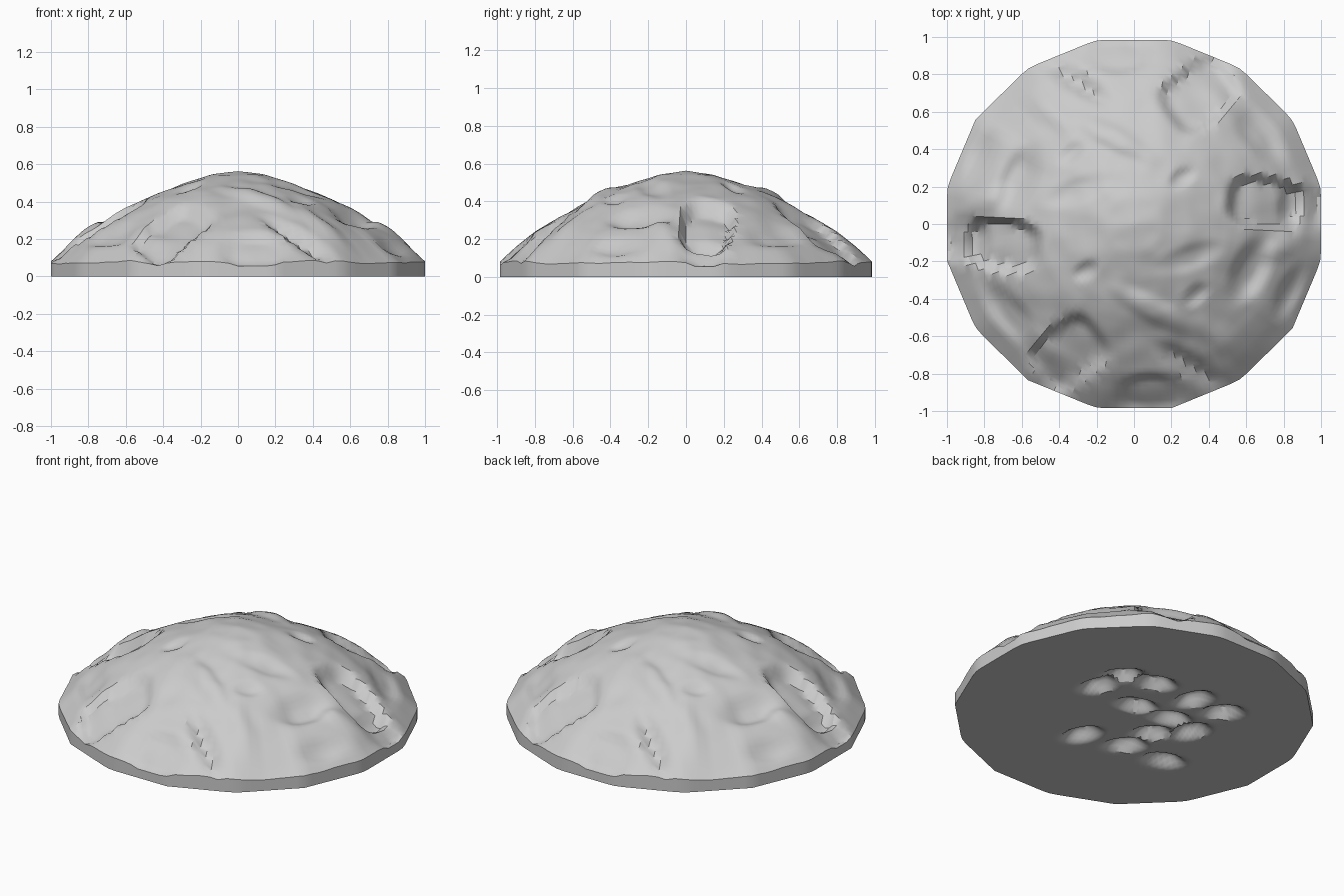
import bpy, bmesh, math
from mathutils import Vector, noise

if "Cube" in bpy.data.objects:
    bpy.data.objects.remove(bpy.data.objects["Cube"])

SEG, RINGS = 128, 44
PROFILE = [(0, .562), (.15, .545), (.3, .495), (.5, .412), (.65, .33), (.8, .24), (.9, .165), (1, .075)]

# Gouges on one half: x, y, half length, half width, angle, depth, squareness
GOUGES = [
    (.35, .69, .19, .15, 38, .055, 4),      # squared bite
    (.70, .11, .19, .13, -8, .075, 3),      # round scoop
    (.90, .09, .12, .10, 0, .035, 3),
    (.31, -.76, .24, .06, -34, .05, 2),     # long groove
    (.09, -.91, .15, .10, 0, .035, 2.5),
    (.62, -.24, .20, .10, 65, .05, 2),
    (.83, -.36, .17, .06, 65, .03, 2),
    (.67, .47, .22, .09, -50, .04, 2),
    (.26, .25, .08, .05, 30, .022, 2),
    (.33, -.38, .09, .05, 40, .025, 2),
    (.30, -.18, .20, .07, 20, .018, 2),
]
# Raised ridges, same layout
RIDGES = [
    (.12, -.47, .30, .07, -28, -.025, 2),
    (.47, -.62, .20, .07, -40, -.02, 2),
    (.52, .62, .20, .07, -45, -.015, 2),
    (.80, -.12, .15, .06, 20, -.02, 2),
]
# Hollows in the underside: sideways and depth position in the diagonal frame
HOLLOWS = [(-.17, .34), (-.02, .44), (.15, .34), (.35, .14), (.50, -.02), (.20, -.06),
           (-.31, -.20), (-.08, -.34), (.12, -.53), (.30, -.22), (.08, -.22), (.02, .10)]


def profile(r):
    for (a, za), (b, zb) in zip(PROFILE, PROFILE[1:]):
        if r <= b:
            return za + (zb - za) * (r - a) / (b - a)
    return PROFILE[-1][1]


def dent(x, y, cx, cy, a, b, ang, depth, p):
    c, s = math.cos(math.radians(ang)), math.sin(math.radians(ang))
    u = abs((x - cx) * c + (y - cy) * s) / a
    v = abs((y - cy) * c - (x - cx) * s) / b
    d = (u ** p + v ** p) ** (1 / p)
    t = min(1, max(0, (1.15 - d) / (.35 if p > 2.4 else .9)))
    return depth * t * t * (3 - 2 * t)


def outline(th):
    # sixteen-sided edge, corners straddling the axes
    step = math.pi / 8
    k = ((th + step / 2) % step) - step / 2
    return .985 / math.cos(k) if abs(k) < step / 2 else 1


def top(x, y, r):
    z = profile(r)
    for g in GOUGES + RIDGES:
        z -= dent(x, y, *g) + dent(-x, -y, *g)
    p, q = Vector((x * 3.2, y * 3.2, 0.4)), Vector((-x * 3.2, -y * 3.2, 0.4))
    z += .010 * (noise.noise(p) + noise.noise(q))
    z += .005 * (noise.noise(p * 3) + noise.noise(q * 3))
    return max(.055, z)


def bottom(x, y, r):
    z = 0
    for i, (a, b) in enumerate(HOLLOWS):
        cx, cy = (b - a) * .7071, (a + b) * .7071
        z = max(z, dent(x, y, cx, cy, .13, .08, 135 + (i % 3 - 1) * 25, .065, 2))
    return z


def sheet(bm, height):
    # polar grid, returns its outer ring
    centre = bm.verts.new((0, 0, height(0, 0, 0)))
    prev = None
    for i in range(1, RINGS + 1):
        r = i / RINGS
        ring = []
        for j in range(SEG):
            th = 2 * math.pi * j / SEG
            d = r * (1 + (outline(th) - 1) * r)
            x, y = d * math.cos(th) * 1.015, d * math.sin(th)
            ring.append(bm.verts.new((x, y, height(x, y, r))))
        for j in range(SEG):
            k = (j + 1) % SEG
            if prev:
                bm.faces.new((prev[j], ring[j], ring[k], prev[k]))
            else:
                bm.faces.new((centre, ring[j], ring[k]))
        prev = ring
    return prev


# Rock mound: eroded top, short upright rim, hollowed underside
bm = bmesh.new()
upper, lower = sheet(bm, top), sheet(bm, bottom)
for j in range(SEG):
    k = (j + 1) % SEG
    bm.faces.new((upper[j], lower[j], lower[k], upper[k]))
bmesh.ops.recalc_face_normals(bm, faces=bm.faces)
mesh = bpy.data.meshes.new("rock_mound")
bm.to_mesh(mesh)
bm.free()
mound = bpy.data.objects.new("rock_mound", mesh)
bpy.context.collection.objects.link(mound)
bpy.context.view_layer.objects.active = mound
mound.select_set(True)
bpy.ops.object.shade_smooth_by_angle(angle=math.radians(30))
